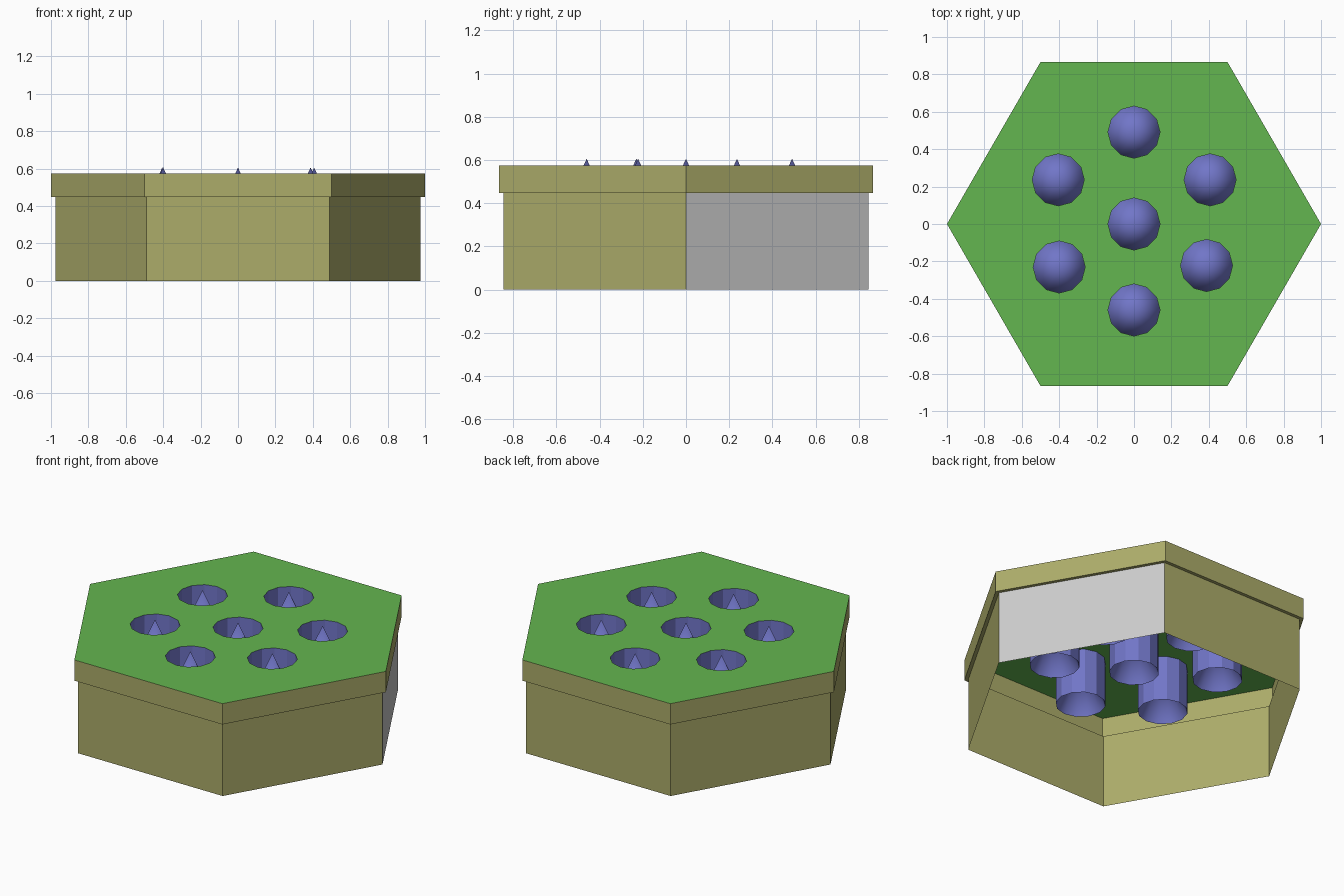
import bpy, bmesh
from math import cos, sin, pi, hypot

if "Cube" in bpy.data.objects:
    bpy.data.objects.remove(bpy.data.objects["Cube"])

TOP, LIP, DEPTH, APEX = 0.575, 0.448, 0.30, 0.606
R_TOP, R_BASE, R_HOLE, SIDES = 1.0, 0.977, 0.139, 12
HOLES = [(0, 0), (0, 0.491), (0, -0.46), (-0.405, 0.236),
         (0.407, 0.236), (-0.40, -0.23), (0.388, -0.222)]


def material(name, rgb):
    m = bpy.data.materials.new(name)
    m.diffuse_color = (*rgb, 1)
    return m


def finish(bm, name, mat):
    mesh = bpy.data.meshes.new(name)
    bm.to_mesh(mesh)
    bm.free()
    obj = bpy.data.objects.new(name, mesh)
    bpy.context.collection.objects.link(obj)
    mesh.materials.append(mat)
    return obj


def ring(bm, n, r, z, x=0, y=0):
    return [bm.verts.new((x + r * cos(2 * pi * i / n), y + r * sin(2 * pi * i / n), z))
            for i in range(n)]


def bridge(bm, low, high, skip=()):
    n = len(low)
    return [bm.faces.new((low[i], low[(i + 1) % n], high[(i + 1) % n], high[i]))
            for i in range(n) if i not in skip]


green = material("green", (0.100, 0.355, 0.063))
green.diffuse_color = (0.127, 0.467, 0.080, 1)
olive = material("olive", (0.414, 0.414, 0.144))
blue = material("blue", (0.165, 0.181, 0.577))
grey = material("grey", (0.66, 0.66, 0.66))

# Hexagonal side walls with a stepped upper band; one lower panel left out
bm = bmesh.new()
rings = [ring(bm, 6, r, z) for r, z in
         ((R_BASE, 0), (R_BASE, LIP), (R_TOP, LIP), (R_TOP, TOP))]
bridge(bm, rings[0], rings[1], skip=(0,))
bridge(bm, rings[1], rings[2])
bridge(bm, rings[2], rings[3])
finish(bm, "side_walls", olive)

# Plain grey panel filling the missing side
bm = bmesh.new()
low, high = ring(bm, 6, R_BASE, 0), ring(bm, 6, R_BASE, LIP)
bridge(bm, low, high, skip=range(1, 6))
bmesh.ops.delete(bm, geom=[v for v in bm.verts if not v.link_faces], context='VERTS')
finish(bm, "grey_side_panel", grey)

# Green top sheet pierced by the round holes
bm = bmesh.new()
loops = [ring(bm, 6, R_TOP, TOP)] + [ring(bm, SIDES, R_HOLE, TOP, x, y) for x, y in HOLES]
for loop in loops:
    for a, b in zip(loop, loop[1:] + loop[:1]):
        bm.edges.new((a, b))
bmesh.ops.triangle_fill(bm, edges=bm.edges[:], use_beauty=True, normal=(0, 0, 1))
inside = [f for f in bm.faces
          if any(all(hypot(v.co.x - x, v.co.y - y) < R_HOLE + 0.01 for v in f.verts)
                 for x, y in HOLES)]
if inside:
    bmesh.ops.delete(bm, geom=inside, context='FACES_ONLY')
for f in bm.faces:
    f.normal_update()
    if f.normal.z < 0:
        f.normal_flip()
finish(bm, "top_sheet", green)

# Wells: faceted tube going down, smooth cone rising from its bottom rim
for i, (x, y) in enumerate(HOLES):
    bm = bmesh.new()
    rim = ring(bm, SIDES, R_HOLE, TOP, x, y)
    base = ring(bm, SIDES, R_HOLE, DEPTH, x, y)
    tip = bm.verts.new((x, y, APEX))
    bridge(bm, rim, base)
    for a, b in zip(base, base[1:] + base[:1]):
        bm.faces.new((a, b, tip)).smooth = True
        bm.edges.get((a, b)).smooth = False
    finish(bm, f"well_{i + 1}", blue)

for m in bpy.data.materials:
    if m.users and not m.is_grease_pencil:
        m.use_nodes = True
        m.node_tree.nodes["Principled BSDF"].inputs["Base Color"].default_value = m.diffuse_color
